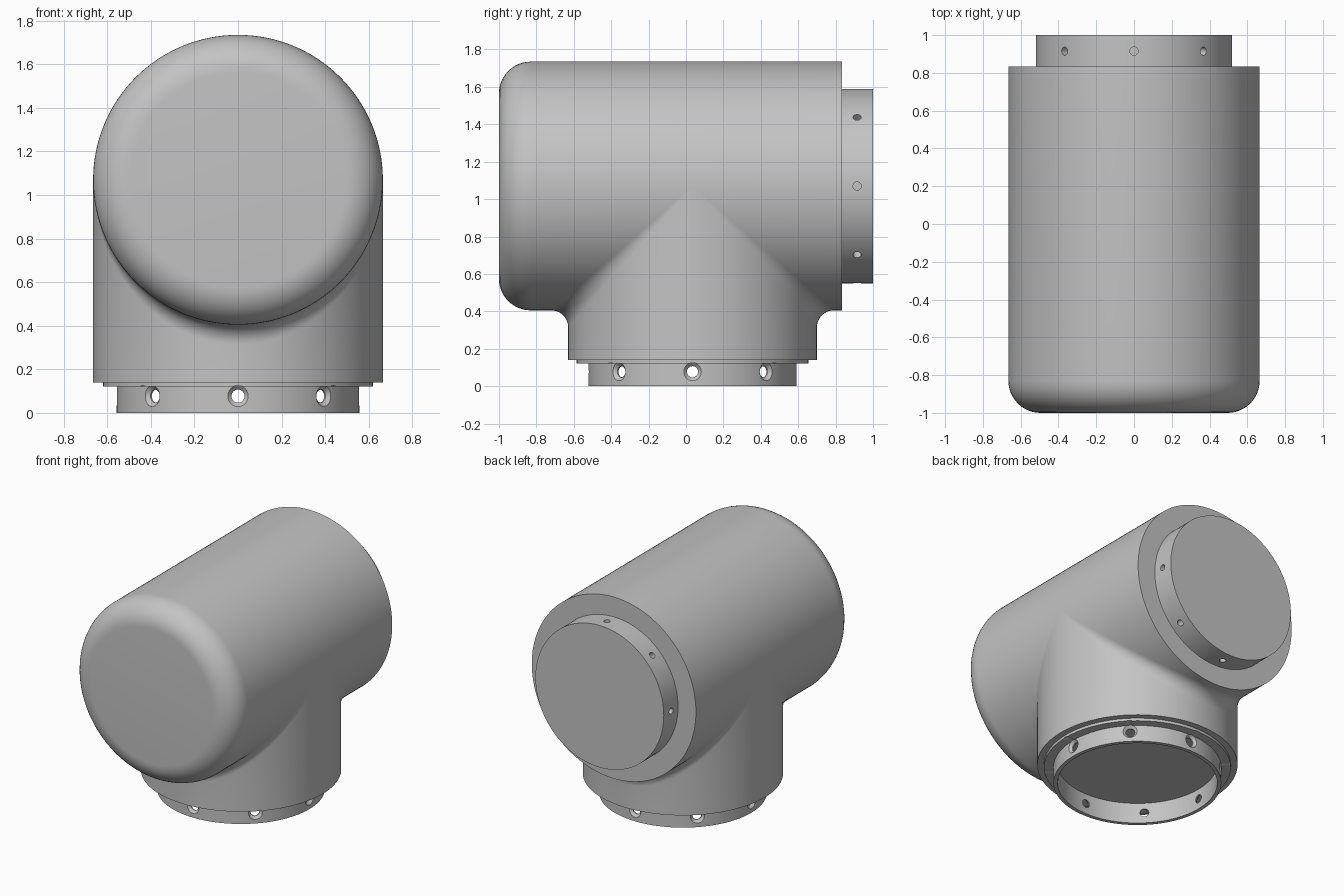
import bpy, bmesh
from math import sin, cos, pi, radians
from mathutils import Matrix, Vector

if "Cube" in bpy.data.objects:
    bpy.data.objects.remove(bpy.data.objects["Cube"], do_unlink=True)

SEG = 128
R = 0.665          # radius of barrel and neck
FILLET = 0.09      # blend between barrel and neck
AXIS_Z = 1.07      # height of the barrel axis
NECK_Y = 0.035     # neck axis position

grey = bpy.data.materials.new("plain grey")
grey.use_nodes = True
colour = (0.55, 0.55, 0.55, 1)
grey.diffuse_color = colour
grey.node_tree.nodes["Principled BSDF"].inputs["Base Color"].default_value = colour


def skin(bm, rings):
    """Join closed rings of points, listed bottom to top on the outside."""
    vs = [[bm.verts.new(p) for p in ring] for ring in rings]
    for a, b in zip(vs, vs[1:]):
        for i in range(len(a)):
            k = (i + 1) % len(a)
            bm.faces.new((a[i], a[k], b[k], b[i]))


def lathe(bm, profile, matrix, seg=SEG):
    angles = [2 * pi * i / seg for i in range(seg)]
    skin(bm, [[matrix @ Vector((r * sin(t), -r * cos(t), h)) for t in angles]
              for r, h in profile])


def make(name, bm):
    bmesh.ops.remove_doubles(bm, verts=bm.verts, dist=1e-5)
    mesh = bpy.data.meshes.new(name)
    bm.to_mesh(mesh)
    bm.free()
    mesh.materials.append(grey)
    ob = bpy.data.objects.new(name, mesh)
    bpy.context.collection.objects.link(ob)
    return ob


def select(ob):
    bpy.ops.object.select_all(action='DESELECT')
    ob.select_set(True)
    bpy.context.view_layer.objects.active = ob


def smooth(ob):
    select(ob)
    bpy.ops.object.shade_smooth_by_angle(angle=radians(30))


def turned(name, profile, matrix):
    bm = bmesh.new()
    lathe(bm, profile, matrix)
    return make(name, bm)


def drill(ob, profile, frame, height):
    """Cut eight radial holes; the profile runs outward from the axis."""
    bm = bmesh.new()
    for i in range(8):
        lathe(bm, profile, frame @ Matrix.Translation((0, 0, height))
              @ Matrix.Rotation(i * pi / 4, 4, 'Z') @ Matrix.Rotation(pi / 2, 4, 'Y'), 24)
    cutter = make("hole_cutter", bm)
    cutter.hide_render = True
    mod = ob.modifiers.new("holes", 'BOOLEAN')
    mod.operation, mod.solver, mod.object = 'DIFFERENCE', 'EXACT', cutter
    select(ob)
    bpy.ops.object.modifier_apply(modifier=mod.name)
    bpy.data.objects.remove(cutter, do_unlink=True)


barrel_frame = Matrix.Translation((0, 0, AXIS_Z)) @ Matrix.Rotation(-pi / 2, 4, 'X')
neck_frame = Matrix.Translation((0, NECK_Y, 0))

# Barrel with a rounded front end
ROUND = 0.17
corner = [(R - ROUND + ROUND * sin(a), -1 + ROUND - ROUND * cos(a))
          for a in [pi / 2 * i / 12 for i in range(13)]]
smooth(turned("barrel", [(0, -1)] + corner + [(R, 0.835), (0, 0.835)], barrel_frame))

# Rear plug with shallow holes
plug = turned("rear_plug", [(0, 0.8), (0.52, 0.8), (0.52, 1), (0, 1)], barrel_frame)
drill(plug, [(0, 0.47), (0.022, 0.47), (0.022, 0.56), (0, 0.56)], barrel_frame, 0.915)
smooth(plug)

# Neck, flowing into the barrel through a rolling-ball blend
STEPS = 10
angles = [2 * pi * i / SEG for i in range(SEG)]
rings = [[(r * sin(t), NECK_Y - r * cos(t), 0.14) for t in angles] for r in (0.6, R)]
for j in range(STEPS + 1):
    a = pi / 2 * j / STEPS
    ring = []
    for t in angles:
        c = abs(cos(t))
        side = -1 if cos(t) > 0 else 1
        reach = (R + FILLET) * c
        ring.append((R * sin(t),
                     NECK_Y + side * (reach - FILLET * c * cos(a)),
                     AXIS_Z - reach + FILLET * c * sin(a)))
        # Push the arc out to the true ball surface
        ball = Vector(((R + FILLET) * sin(t), NECK_Y + side * reach, AXIS_Z - reach))
        toward = Vector((-sin(t), 0, 0)) + Vector((0, -side * c * (1 - j / STEPS), c * j / STEPS))
        ring[-1] = ball + toward.normalized() * FILLET
    rings.append(ring)
bm = bmesh.new()
skin(bm, rings)
smooth(make("neck", bm))

# Stepped, hollow bottom collar with countersunk holes
collar = turned("bottom_collar", [(0, 0.15), (0.53, 0.15), (0.53, 0), (0.557, 0), (0.557, 0.12),
                                  (0.62, 0.12), (0.62, 0.2), (0, 0.2)], neck_frame)
drill(collar, [(0, 0.49), (0.03, 0.49), (0.03, 0.538), (0.048, 0.556), (0.048, 0.65), (0, 0.65)],
      neck_frame, 0.077)
smooth(collar)
